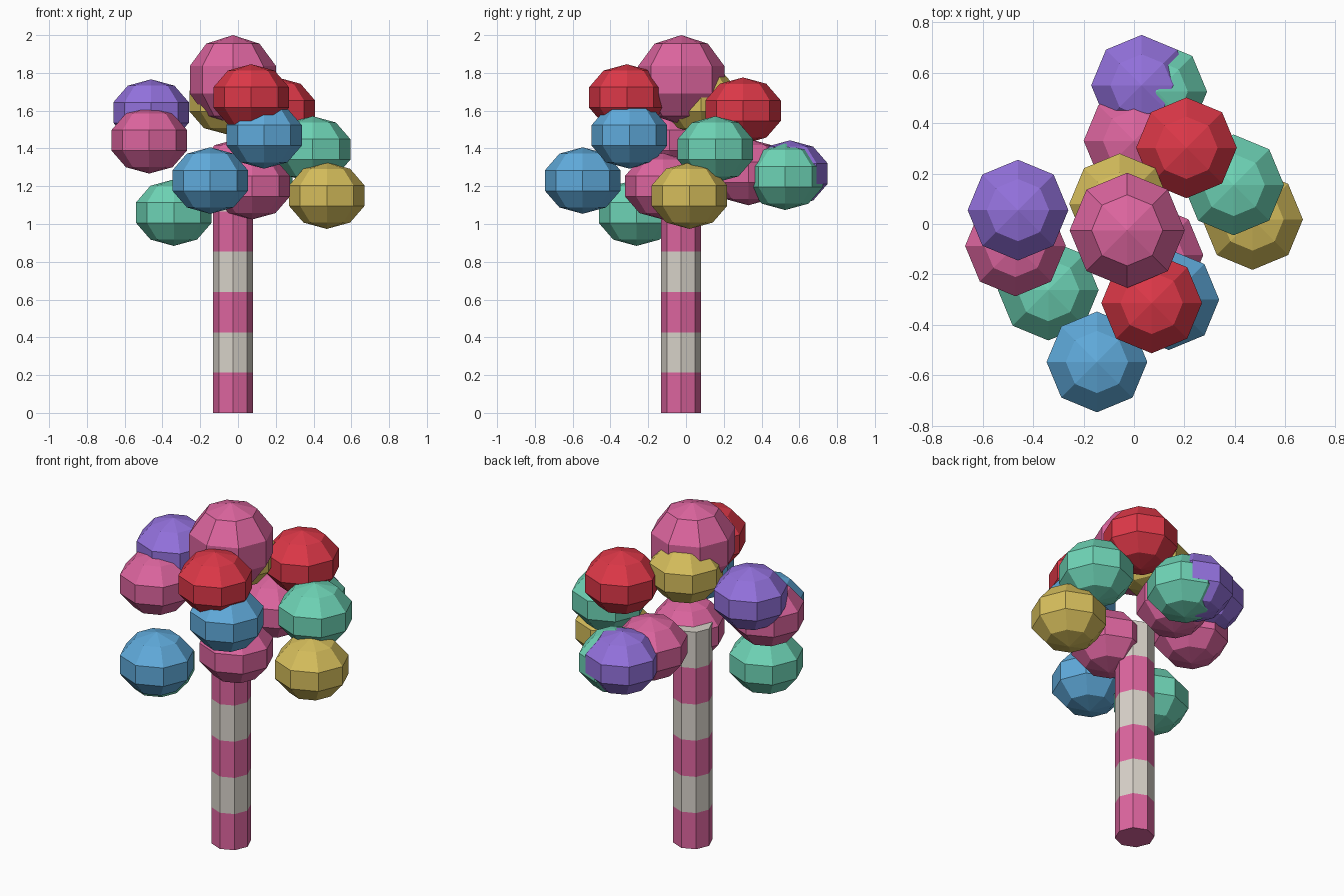
import bpy, bmesh, math
from mathutils import Matrix

if "Cube" in bpy.data.objects:
    bpy.data.objects.remove(bpy.data.objects["Cube"])


def material(name, rgb):
    """Flat colour given as sRGB 0-255, stored as linear."""
    lin = [((c / 255 + 0.055) / 1.055) ** 2.4 for c in rgb]
    m = bpy.data.materials.new(name)
    m.diffuse_color = (*lin, 1.0)
    m.use_nodes = True
    m.node_tree.nodes["Principled BSDF"].inputs["Base Color"].default_value = m.diffuse_color
    return m


pink = material("pink", (221, 101, 159))
purple = material("purple", (148, 114, 222))
red = material("red", (222, 56, 72))
teal = material("teal", (110, 212, 182))
yellow = material("yellow", (214, 190, 92))
blue = material("blue", (96, 171, 220))
cream = material("warm white", (216, 210, 201))


def finish(name, bm, mats):
    mesh = bpy.data.meshes.new(name)
    bm.normal_update()
    bm.to_mesh(mesh)
    bm.free()
    for m in mats:
        mesh.materials.append(m)
    ob = bpy.data.objects.new(name, mesh)
    bpy.context.collection.objects.link(ob)
    return ob


# low-poly ball: 8 segments, 5 rings, slightly flattened by default
def ball(name, mat, x, y, z, r=0.21, rz=0.176):
    bm = bmesh.new()
    bmesh.ops.create_uvsphere(bm, u_segments=8, v_segments=5, radius=1.0)
    bm.transform(Matrix.Translation((x, y, z)) @ Matrix.Diagonal((r, r, rz, 1)))
    return finish(name, bm, [mat])


# striped octagonal trunk: one extruded ring per stripe
SIDES, STRIPES, HEIGHT, RADIUS, CENTRE = 8, 6, 1.28, 0.106, -0.026
bm = bmesh.new()
rings = []
for i in range(STRIPES + 1):
    ring = []
    for k in range(SIDES):
        a = 2 * math.pi * k / SIDES
        ring.append(bm.verts.new((CENTRE + RADIUS * math.cos(a),
                                  CENTRE + RADIUS * math.sin(a),
                                  HEIGHT * i / STRIPES)))
    rings.append(ring)
for i in range(STRIPES):
    for k in range(SIDES):
        n = (k + 1) % SIDES
        f = bm.faces.new((rings[i][k], rings[i][n], rings[i + 1][n], rings[i + 1][k]))
        f.material_index = i % 2
bm.faces.new(rings[0][::-1])
bm.faces.new(rings[-1]).material_index = 1
finish("trunk", bm, [pink, cream])

# crown: large top ball and the smaller balls around it
ball("crown_top", pink, -0.027, -0.025, 1.763, 0.24, 0.237)
crown = [
    (purple, -0.46, 0.055, 1.59),
    (purple, 0.03, 0.55, 1.267),
    (teal, 0.09, 0.525, 1.25),
    (teal, 0.395, 0.155, 1.395),
    (teal, -0.34, -0.262, 1.06),
    (pink, 0.0, 0.33, 1.275),
    (pink, -0.47, -0.087, 1.443),
    (pink, 0.075, -0.123, 1.20),
    (red, 0.208, 0.302, 1.60),
    (red, 0.07, -0.313, 1.67),
    (yellow, 0.47, 0.018, 1.15),
    (yellow, -0.057, 0.08, 1.65),
    (blue, -0.147, -0.547, 1.23),
    (blue, 0.138, -0.30, 1.469),
]
for i, (mat, x, y, z) in enumerate(crown):
    ball(f"crown_ball_{i + 1}", mat, x, y, z)
